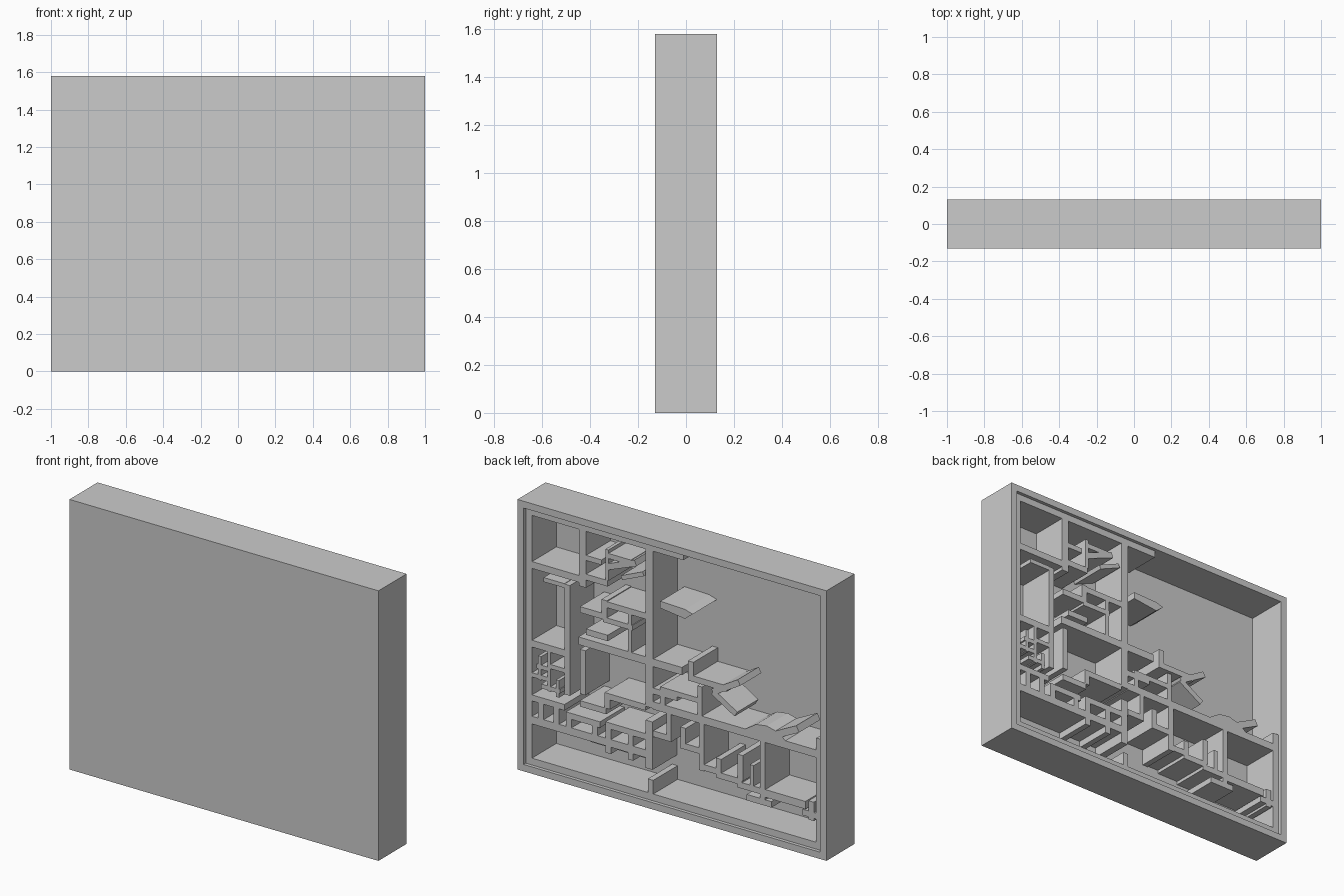
import bpy, bmesh
from mathutils import Vector

BACK, LEDGE, PLATE, FRONT = 0.13, 0.11, -0.115, -0.13   # y of the depth layers
T = 0.035                                             # plank thickness


def make(name, prisms, y0=PLATE, y1=LEDGE):
    """Extrude closed (u, z) outlines along y; u runs from the +x side to the -x side."""
    bm = bmesh.new()
    for pts in prisms:
        a = [bm.verts.new((1 - u, y0, z)) for u, z in pts]
        b = [bm.verts.new((1 - u, y1, z)) for u, z in pts]
        bm.faces.new(a)
        bm.faces.new(b[::-1])
        for i in range(len(pts)):
            j = (i + 1) % len(pts)
            bm.faces.new((a[j], a[i], b[i], b[j]))
    bmesh.ops.recalc_face_normals(bm, faces=bm.faces)
    me = bpy.data.meshes.new(name)
    bm.to_mesh(me)
    bm.free()
    ob = bpy.data.objects.new(name, me)
    bpy.context.collection.objects.link(ob)
    return ob


def rect(u0, u1, z0, z1):
    return [(u0, z0), (u1, z0), (u1, z1), (u0, z1)]


def shelf(u0, u1, top, t=T):
    return rect(u0, u1, top - t, top)


def post(u, z0, z1, t=T):
    return rect(u, u + t, z0, z1)


def tilted(u0, z0, u1, z1, t=T):
    d = Vector((u1 - u0, z1 - z0)).normalized() * t / 2
    n = (-d.y, d.x)
    return [(u0 - n[0], z0 - n[1]), (u1 - n[0], z1 - n[1]),
            (u1 + n[0], z1 + n[1]), (u0 + n[0], z0 + n[1])]


# Outer case: front plate and four rim bars
make("front_plate", [rect(0, 2, 0, 1.58)], FRONT, PLATE)
make("outer_rim", [rect(0, .04, 0, 1.58), rect(1.96, 2, 0, 1.58),
                   rect(.04, 1.96, 0, .04), rect(.04, 1.96, 1.54, 1.58)], PLATE, BACK)

# Recessed inner lining, missing in the upper far corner
make("inner_lining", [rect(.04, .08, .04, 1.54), rect(.08, 1.06, 1.50, 1.54),
                      rect(.08, 1.96, .04, .08), rect(1.92, 1.96, .08, .69)])

# Main dividers
make("main_dividers", [
    rect(.815, .865, .58, 1.50), post(.385, 1.17, 1.50, .045),
    post(.29, .51, 1.155), post(.39, .54, .80),
    shelf(.865, 1.96, .62, .045), shelf(.08, .85, .325, .045),
    rect(.815, .86, .22, .50), post(.83, .08, .16)])

# Upper shelves
make("upper_shelves", [
    shelf(.08, .385, 1.23, .04), shelf(.155, .29, 1.157, .025),
    shelf(.43, .57, 1.25), post(.555, 1.25, 1.43, .02),
    shelf(.43, .53, 1.36, .03), shelf(.575, .72, 1.41, .03),
    shelf(.56, .815, 1.125), post(.53, 1.03, 1.13),
    shelf(.39, .54, 1.05), shelf(.43, .57, .93), shelf(.54, .73, 1.03, .03),
    post(.70, .84, 1.10, .025), shelf(.38, 1.05, .87, .045)])
make("upper_tilted_planks", [
    tilted(.57, 1.33, .75, 1.40), tilted(.66, 1.29, .80, 1.35, .025),
    [(.91, 1.18), (1.07, 1.16), (1.12, 1.20), (1.07, 1.215), (.91, 1.22)]])

# Small shelves in the side bay
make("side_bay_shelves", [
    shelf(.08, .29, .77, .04), post(.18, .50, .73, .02),
    shelf(.11, .18, .64, .025), shelf(.08, .18, .58, .025),
    shelf(.20, .29, .66, .025), shelf(.14, .26, .53, .025),
    post(.12, .55, .69, .02), post(.235, .48, .58, .02)])

# Row of low tables above the long lower shelf
make("low_tables", [
    shelf(.08, .29, .45), post(.12, .32, .42), post(.22, .32, .42),
    shelf(.30, .52, .41), post(.30, .32, .38), post(.47, .32, .38),
    shelf(.555, .815, .42), post(.555, .24, .39), post(.70, .24, .39),
    shelf(.39, .56, .50), shelf(.55, .815, .59), post(.55, .50, .56)])
make("low_back_ledge", [shelf(.34, .70, .20, .02)], PLATE, -.06)

# Open middle area: stepped shelves and leaning planks
make("middle_shelves", [
    shelf(.865, 1.02, .70), shelf(.91, 1.15, .72, .03),
    post(1.15, .62, .79, .03), post(.91, .62, .70, .03),
    shelf(1.09, 1.34, .84), post(1.09, .84, .92)])
make("leaning_planks", [
    tilted(1.25, .78, 1.42, .88), tilted(1.25, .78, 1.40, .69),
    [(1.46, .62), (1.72, .62), (1.68, .655), (1.60, .675), (1.53, .665)],
    tilted(1.66, .64, 1.80, .71, .04)], PLATE + .03, LEDGE)

# Stepped pieces hanging below the middle shelf
make("lower_posts", [
    post(1.16, .30, .58), post(1.555, .23, .58),
    post(1.41, .31, .46), post(1.04, .40, .52), post(1.27, .29, .40),
    post(1.49, .28, .42, .025), post(.95, .44, .58, .03)])
make("lower_shelves", [
    shelf(.865, .98, .45), shelf(1.04, 1.16, .43), shelf(1.18, 1.30, .34),
    shelf(1.27, 1.44, .32), shelf(1.41, 1.555, .30), shelf(1.47, 1.63, .24),
    shelf(1.59, 1.85, .30, .045), shelf(1.83, 1.92, .25), post(1.87, .20, .31)])
